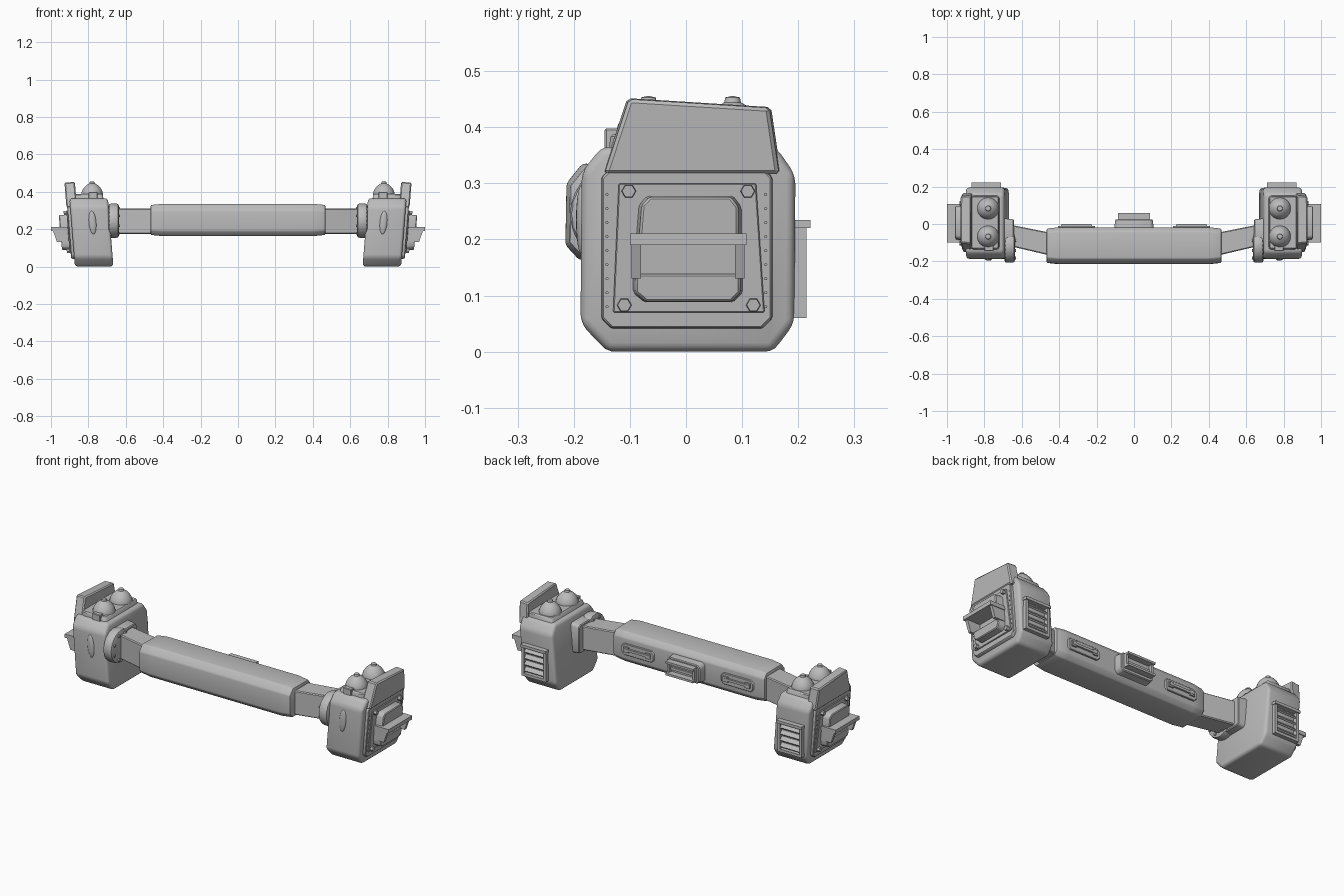
import bpy, bmesh, math
from mathutils import Matrix, Vector

old = bpy.data.objects.get("Cube")
if old:
    bpy.data.objects.remove(old, do_unlink=True)

GREY = (0.5, 0.5, 0.5, 1)
mat = bpy.data.materials.new("plain grey")
mat.use_nodes = True
mat.diffuse_color = GREY
mat.node_tree.nodes["Principled BSDF"].inputs["Base Color"].default_value = GREY

LEAN = 0.08  # the end pods lean outward towards the top


def finish(name, bm, bevel=0, segments=1, lean=False, mirror=True):
    bmesh.ops.recalc_face_normals(bm, faces=bm.faces[:])
    if bevel:
        bmesh.ops.bevel(bm, geom=bm.edges[:], offset=bevel, segments=segments,
                        profile=0.5, affect='EDGES', clamp_overlap=True)
    if lean:
        for v in bm.verts:
            v.co.x += LEAN * (v.co.z - 0.2)
    me = bpy.data.meshes.new(name)
    bm.to_mesh(me)
    bm.free()
    me.materials.append(mat)
    ob = bpy.data.objects.new(name, me)
    bpy.context.collection.objects.link(ob)
    bpy.ops.object.select_all(action='DESELECT')
    ob.select_set(True)
    bpy.context.view_layer.objects.active = ob
    bpy.ops.object.shade_smooth_by_angle(angle=math.radians(32))
    if mirror:
        m = ob.modifiers.new("Mirror", 'MIRROR')
        m.use_mirror_merge = False
    return ob


def add_prism(bm, profile, axis, a, b, taper=1.0):
    """Extrude a 2D outline along an axis; taper scales the far cap."""
    cu = sum(p[0] for p in profile) / len(profile)
    cv = sum(p[1] for p in profile) / len(profile)

    def ring(d, s):
        out = []
        for u, v in profile:
            c = [cu + (u - cu) * s, cv + (v - cv) * s]
            c.insert("xyz".index(axis), d)
            out.append(bm.verts.new(c))
        return out
    lo, hi = ring(a, 1.0), ring(b, taper)
    bm.faces.new(lo)
    bm.faces.new(hi)
    for i in range(len(lo)):
        j = (i + 1) % len(lo)
        bm.faces.new((lo[i], lo[j], hi[j], hi[i]))


def prism(name, profile, axis, a, b, taper=1.0, **kw):
    bm = bmesh.new()
    add_prism(bm, profile, axis, a, b, taper)
    return finish(name, bm, **kw)


def rect(u0, u1, v0, v1):
    return [(u0, v0), (u1, v0), (u1, v1), (u0, v1)]


def clipped(u0, u1, v0, v1, c):
    return [(u0 + c, v0), (u1 - c, v0), (u1, v0 + c), (u1, v1 - c),
            (u1 - c, v1), (u0 + c, v1), (u0, v1 - c), (u0, v0 + c)]


def circle(u, v, r, n):
    return [(u + r * math.cos(math.tau * i / n), v + r * math.sin(math.tau * i / n))
            for i in range(n)]


# Central beam, with narrowed ends
bm = bmesh.new()
section = [(-0.19, 0.163), (-0.04, 0.165), (-0.018, 0.19), (-0.018, 0.305),
           (-0.04, 0.333), (-0.185, 0.335), (-0.213, 0.30), (-0.215, 0.19)]
add_prism(bm, section, "x", -0.405, 0.405)
for s in (-1, 1):
    add_prism(bm, section, "x", s * 0.405, s * 0.467, 0.93)
bmesh.ops.remove_doubles(bm, verts=bm.verts[:], dist=0.0005)
inner = [f for f in bm.faces if all(abs(abs(v.co.x) - 0.405) < 0.001 for v in f.verts)
         and len({round(v.co.x, 2) for v in f.verts}) == 1]
bmesh.ops.delete(bm, geom=inner, context='FACES_ONLY')
finish("central_beam", bm, bevel=0.006, segments=2, mirror=False)

# Vent box in the middle of the back of the beam
prism("vent_base", clipped(-0.107, 0.107, 0.19, 0.30, 0.015), "y", -0.03, 0.025, 0.93,
      bevel=0.004, mirror=False)
bm = bmesh.new()
for z in (0.21, 0.275):
    add_prism(bm, rect(-0.085, 0.085, z, z + 0.012), "y", 0.015, 0.06)
for x in (-0.085, 0.073):
    add_prism(bm, rect(x, x + 0.012, 0.21, 0.287), "y", 0.015, 0.045)
add_prism(bm, rect(-0.07, 0.07, 0.235, 0.25), "y", 0.015, 0.035)
finish("vent_frame", bm, mirror=False)

# Grab handles either side of the vent
prism("handle_plate", clipped(0.205, 0.41, 0.215, 0.28, 0.015), "y", -0.03, -0.010,
      0.96, bevel=0.002)
bm = bmesh.new()
add_prism(bm, rect(0.23, 0.385, 0.243, 0.256), "y", -0.012, 0.0)
for x in (0.225, 0.36):
    add_prism(bm, rect(x, x + 0.03, 0.235, 0.264), "y", -0.015, -0.002)
finish("grab_handle", bm)

# Arms from the beam to the pods
prism("arm", [(0.43, -0.173), (0.655, -0.12), (0.655, -0.005), (0.43, -0.05)], "z",
      0.175, 0.31, bevel=0.005)
prism("arm_collar", clipped(-0.12, 0.03, 0.158, 0.328, 0.012), "x", 0.70, 0.642, 0.93,
      bevel=0.004)
prism("joint_disc", circle(-0.115, 0.245, 0.092, 24), "x", 0.637, 0.692, bevel=0.012,
      segments=2)
bm = bmesh.new()
for i in range(8):
    a = math.tau * (i + 0.5) / 8
    add_prism(bm, circle(-0.115 + 0.072 * math.cos(a), 0.245 + 0.072 * math.sin(a), 0.008, 6),
              "x", 0.63, 0.645)
finish("joint_bolts", bm)

# Pod body
prism("pod_body", [(-0.14, 0), (0.155, 0), (0.193, 0.05), (0.195, 0.315), (0.16, 0.365),
                   (-0.15, 0.365), (-0.186, 0.32), (-0.188, 0.05)], "x", 0.682, 0.888,
      bevel=0.016, segments=3, lean=True)
prism("lamp_block", clipped(0.705, 0.86, -0.14, 0.155, 0.01), "z", 0.34, 0.388, 0.96,
      bevel=0.005, lean=True)
prism("block_latch", rect(0.75, 0.80, 0.36, 0.398), "y", -0.145, -0.115, bevel=0.003)

# Rounded lamps on top of each pod
for label, y in (("front", -0.067), ("rear", 0.083)):
    bm = bmesh.new()
    pts = [(0.058, 0.38), (0.058, 0.39), (0.054, 0.405), (0.044, 0.422), (0.03, 0.436),
           (0.015, 0.444), (0.013, 0.453), (0.0, 0.456)]
    vs = [bm.verts.new((0.78 + r, y, z)) for r, z in pts]
    es = [bm.edges.new(e) for e in zip(vs, vs[1:])]
    bmesh.ops.spin(bm, geom=vs + es, cent=(0.78, y, 0), axis=(0, 0, 1),
                   angle=math.tau, steps=24, use_merge=True)
    bmesh.ops.remove_doubles(bm, verts=bm.verts[:], dist=0.0001)
    finish(label + "_lamp", bm)

# Oval boss on the front of each pod
bm = bmesh.new()
bmesh.ops.create_uvsphere(bm, u_segments=16, v_segments=12, radius=1, matrix=Matrix.Translation(
    (0.775, -0.186, 0.235)) @ Matrix.Diagonal((0.02, 0.010, 0.062, 1)))
finish("front_boss", bm, lean=True)

# Outer side: plate, tall shield and raised panel
prism("side_plate", clipped(-0.152, 0.155, 0.04, 0.33, 0.018), "x", 0.87, 0.904, 0.985,
      bevel=0.003, lean=True)
prism("shield", [(-0.15, 0.315), (-0.105, 0.452), (0.152, 0.436), (0.170, 0.315)], "x",
      0.852, 0.908, 0.97, bevel=0.006, lean=True)
prism("side_panel", [(-0.13, 0.07), (0.14, 0.07), (0.125, 0.30), (-0.12, 0.30)], "x",
      0.89, 0.910, bevel=0.002, lean=True)
bm = bmesh.new()
for y, z in ((-0.102, 0.286), (0.11, 0.286), (-0.11, 0.083), (0.12, 0.083)):
    add_prism(bm, circle(y, z, 0.014, 6), "x", 0.90, 0.925, 0.85)
finish("side_bolts", bm, lean=True)
bm = bmesh.new()
for y in (-0.141, 0.142):
    for i in range(9):
        add_prism(bm, circle(y, 0.08 + i * 0.025, 0.003, 6), "x", 0.90, 0.908)
finish("side_rivets", bm, lean=True)

# Outer side: shelf with struts between two bumps
prism("upper_bump", [(-0.09, 0.20), (0.10, 0.20), (0.10, 0.258), (0.085, 0.278),
                     (-0.07, 0.278), (-0.085, 0.262)], "x", 0.90, 0.952, 0.93,
      bevel=0.004, lean=True)
prism("lower_bump", [(-0.095, 0.14), (-0.095, 0.105), (-0.075, 0.088), (0.085, 0.088),
                     (0.102, 0.105), (0.102, 0.14)], "x", 0.90, 0.950, 0.95,
      bevel=0.004, lean=True)
prism("side_shelf", rect(0.90, 1.0, 0.19, 0.211), "y", -0.10, 0.108)
bm = bmesh.new()
for y in (-0.097, 0.087):
    add_prism(bm, [(0.89, 0.195), (0.99, 0.195), (0.968, 0.13), (0.89, 0.13)], "y", y, y + 0.017)
finish("shelf_struts", bm)

# Louvre on the back of each pod
bm = bmesh.new()
add_prism(bm, rect(0.715, 0.865, 0.06, 0.075), "y", 0.18, 0.215)
for x in (0.715, 0.85):
    add_prism(bm, rect(x, x + 0.015, 0.06, 0.235), "y", 0.18, 0.215)
add_prism(bm, rect(0.712, 0.868, 0.22, 0.235), "y", 0.18, 0.222)
finish("louvre_frame", bm)
bm = bmesh.new()
for i in range(4):
    z = 0.083 + i * 0.035
    add_prism(bm, [(0.185, z + 0.018), (0.197, z + 0.024), (0.213, z + 0.006), (0.208, z)],
              "x", 0.725, 0.855)
finish("louvre_slats", bm)
